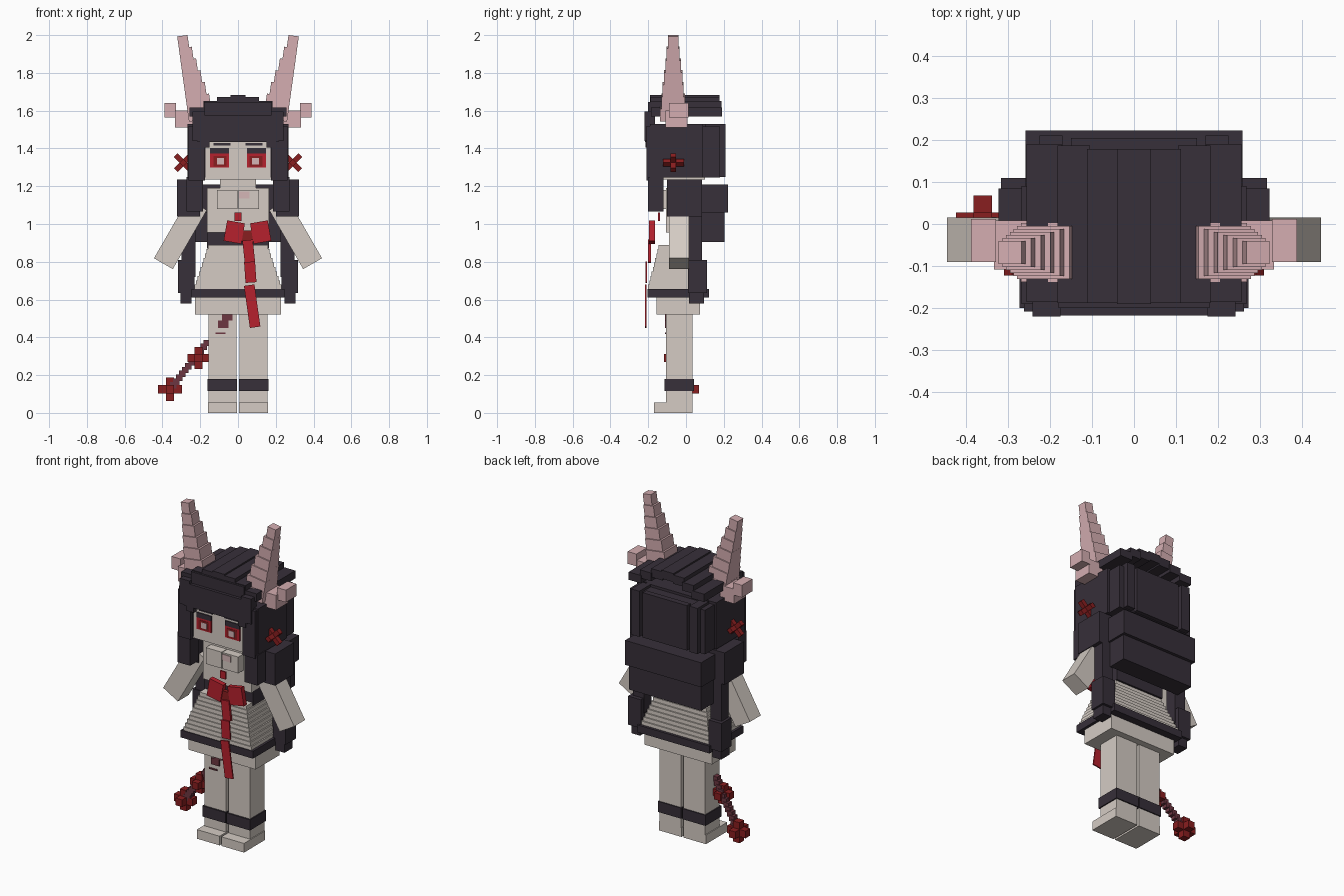
import bpy
import math
from mathutils import Vector

default_cube = bpy.data.objects.get("Cube")
if default_cube:
    bpy.data.objects.remove(default_cube, do_unlink=True)


def material(name, red, green, blue):
    mat = bpy.data.materials.new(name)
    mat.use_nodes = True
    colour = (red, green, blue, 1)
    mat.diffuse_color = colour
    mat.node_tree.nodes["Principled BSDF"].inputs["Base Color"].default_value = colour
    return mat


hair = material("dark hair", .038, .029, .041)
skin = material("pale skin", .66, .6, .55)
horn = material("pink horn", .66, .42, .44)
ribbon = material("bright red", .47, .015, .027)
berry = material("dark red", .25, .013, .014)
maroon = material("maroon", .15, .037, .053)
blush = material("blush pink", .66, .47, .47)


def box(name, mat, x, y, z, tilt=0):
    """Box filling the given ranges, tilted about its own y axis in degrees."""
    spans = (x, y, z)
    centre = [(low + high) / 2 for low, high in spans]
    bpy.ops.mesh.primitive_cube_add(size=1, location=centre)
    part = bpy.context.object
    part.name = name
    part.scale = [high - low for low, high in spans]
    part.rotation_euler.y = math.radians(tilt)
    part.data.materials.append(mat)
    return part


def middle(name, mat, half, y, z):
    """Box centred on the symmetry plane."""
    return box(name, mat, (-half, half), y, z)


def pair(name, mat, x, y, z, tilt=0):
    """Matching boxes on the left and right."""
    box("left_" + name, mat, x, y, z, tilt)
    box("right_" + name, mat, (-x[1], -x[0]), y, z, -tilt)


def around(centre, size):
    return (centre - size / 2, centre + size / 2)


def jack(name, mat, centre, length, thick, tilt=0):
    """Three crossed bars."""
    for axis, label in enumerate(("across", "deep", "tall")):
        size = [thick] * 3
        size[axis] = length
        spans = [around(c, s) for c, s in zip(centre, size)]
        box(name + "_" + label, mat, *spans, tilt)


# Legs, ankle bands and feet
pair("leg", skin, x=(.008, .155), y=(-.105, .035), z=(.04, .54))
pair("ankle_band", hair, x=(.004, .162), y=(-.115, .042), z=(.115, .18))
pair("foot", skin, x=(.006, .16), y=(-.17, .035), z=(0, .056))
middle("hips", skin, .228, y=(-.155, .075), z=(.522, .615))

# Painted marks on the right thigh
for index, (left, low, high) in enumerate(((-.085, .49, .522), (-.105, .45, .49), (-.12, .417, .425))):
    box("thigh_mark_%d" % index, maroon, (left, left + .055), (-.112, -.104), (low, high))

# Stepped skirt with a dark hem
steps = 10
for step in range(steps):
    t = step / (steps - 1)
    base = .655 + .0235 * step
    middle("skirt_step_%d" % step, skin, .23 - .07 * t,
           y=(-.2 + .055 * t, .105 - .07 * t), z=(base, base + .0235))
middle("skirt_hem", hair, .245, y=(-.205, .122), z=(.612, .657))

# Torso
middle("waist", hair, .165, y=(-.09, .05), z=(.87, .96))
middle("torso", skin, .165, y=(-.105, .04), z=(.955, 1.19))
middle("neck", skin, .095, y=(-.1, .02), z=(1.17, 1.24))
pair("chest", skin, x=(.002, .11), y=(-.155, -.09), z=(1.08, 1.18))
box("chest_patch", blush, (.005, .06), (-.16, -.154), (1.135, 1.172))
pair("arm", skin, x=around(.305, .115), y=(-.09, .015), z=around(.946, .36), tilt=-30)

# Head and face
middle("head", skin, .175, y=(-.187, .1), z=(1.235, 1.51))
pair("eye", ribbon, x=(.047, .147), y=(-.193, -.186), z=(1.3, 1.375))
pair("pupil", berry, x=(.06, .13), y=(-.195, -.192), z=(1.305, 1.36))
pair("eye_glint", blush, x=(.075, .112), y=(-.197, -.194), z=(1.315, 1.35))
pair("eyelash", hair, x=(.047, .147), y=(-.194, -.186), z=(1.372, 1.402))
pair("eyebrow", hair, x=(.04, .13), y=(-.193, -.186), z=(1.415, 1.428))

# Fringe and locks framing the face
middle("fringe", hair, .215, y=(-.218, -.193), z=(1.435, 1.575))
pair("fringe_end", hair, x=(.15, .2), y=(-.215, -.186), z=(1.405, 1.5))
pair("temple_lock", hair, x=(.175, .242), y=(-.22, -.165), z=(1.44, 1.595))
pair("front_lock", hair, x=(.175, .262), y=(-.208, -.12), z=(1.23, 1.52))
pair("lower_lock", hair, x=(.185, .272), y=(-.2, -.12), z=(1.065, 1.25))

# Hair around the sides and back of the head
pair("side_hair", hair, x=(.172, .268), y=(-.19, .09), z=(1.245, 1.53))
middle("crown_hair", hair, .2, y=(-.17, .1), z=(1.495, 1.53))
middle("back_hair", hair, .255, y=(.08, .18), z=(1.245, 1.515))
middle("back_panel", hair, .15, y=(.17, .205), z=(1.25, 1.525))
pair("back_column", hair, x=(.17, .225), y=(.1, .21), z=(1.25, 1.53))
middle("nape_hair", hair, .258, y=(.03, .222), z=(1.06, 1.21))
middle("long_back_hair", hair, .245, y=(.085, .203), z=(.905, 1.07))

# Arched roof of slats
middle("roof_centre", hair, .04, y=(-.19, .178), z=(1.63, 1.682))
pair("roof_inner", hair, x=(.035, .112), y=(-.188, .178), z=(1.62, 1.673))
pair("roof_middle", hair, x=(.105, .182), y=(-.188, .187), z=(1.6, 1.65))
pair("roof_outer", hair, x=(.172, .256), y=(-.185, .19), z=(1.57, 1.618))
middle("roof_front", hair, .18, y=(-.2, -.18), z=(1.55, 1.645))

# Long hanging side strands
pair("shoulder_strand", hair, x=(.2, .322), y=(-.1, .085), z=(1.04, 1.235))
pair("long_strand", hair, x=(.225, .3), y=(.015, .085), z=(.72, 1.06))
pair("strand_end", hair, x=(.23, .317), y=(.01, .11), z=(.635, .81))
pair("strand_tip", hair, x=(.245, .305), y=(.015, .095), z=(.58, .65))

# Horns of shrinking, leaning segments
segments = 7
for step in range(segments):
    t = step / (segments - 1)
    width = .14 - .085 * t
    pair("horn_%d" % step, horn, around(.195 + .095 * t, width), around(-.068, width),
         around(1.585 + .063 * step, .068), tilt=8)

# Ears and the crossed hair ornaments
pair("ear", horn, x=(.235, .333), y=(-.108, .008), z=(1.51, 1.6))
pair("ear_tip", horn, x=(.328, .388), y=(-.09, .012), z=(1.565, 1.64))
for side, label in ((1, "left"), (-1, "right")):
    jack(label + "_ornament", berry, (side * .29, -.067, 1.325), .112, .028, tilt=45)

# Bow, pendant and trailing ribbon
for side, label in ((1, "left"), (-1, "right")):
    box(label + "_bow_loop", ribbon, around(.05 + side * .07, .095),
        (-.195, -.165), around(.957, .11), tilt=-10 * side)
box("bow_knot", berry, (.02, .08), (-.19, -.165), (.905, .965))
box("pendant", ribbon, (-.018, .018), (-.148, -.138), (1.015, 1.06))
box("ribbon_top", ribbon, around(.057, .055), (-.2, -.185), around(.855, .12), tilt=-6)
box("ribbon_middle", ribbon, around(.065, .058), (-.214, -.206), around(.745, .11), tilt=-4)
box("ribbon_end", ribbon, around(.075, .056), (-.217, -.209), around(.565, .225), tilt=-8)

# Charm chain beside the right leg
start = Vector((-.165, -.06, .37))
end = Vector((-.36, .005, .125))
links = 12
for step in range(links):
    point = start.lerp(end, step / links)
    box("chain_link_%d" % step, maroon, *[around(c, .034) for c in point])
jack("upper_charm", berry, (-.21, -.06, .29), .115, .042)
jack("lower_charm", berry, end, .126, .044)
